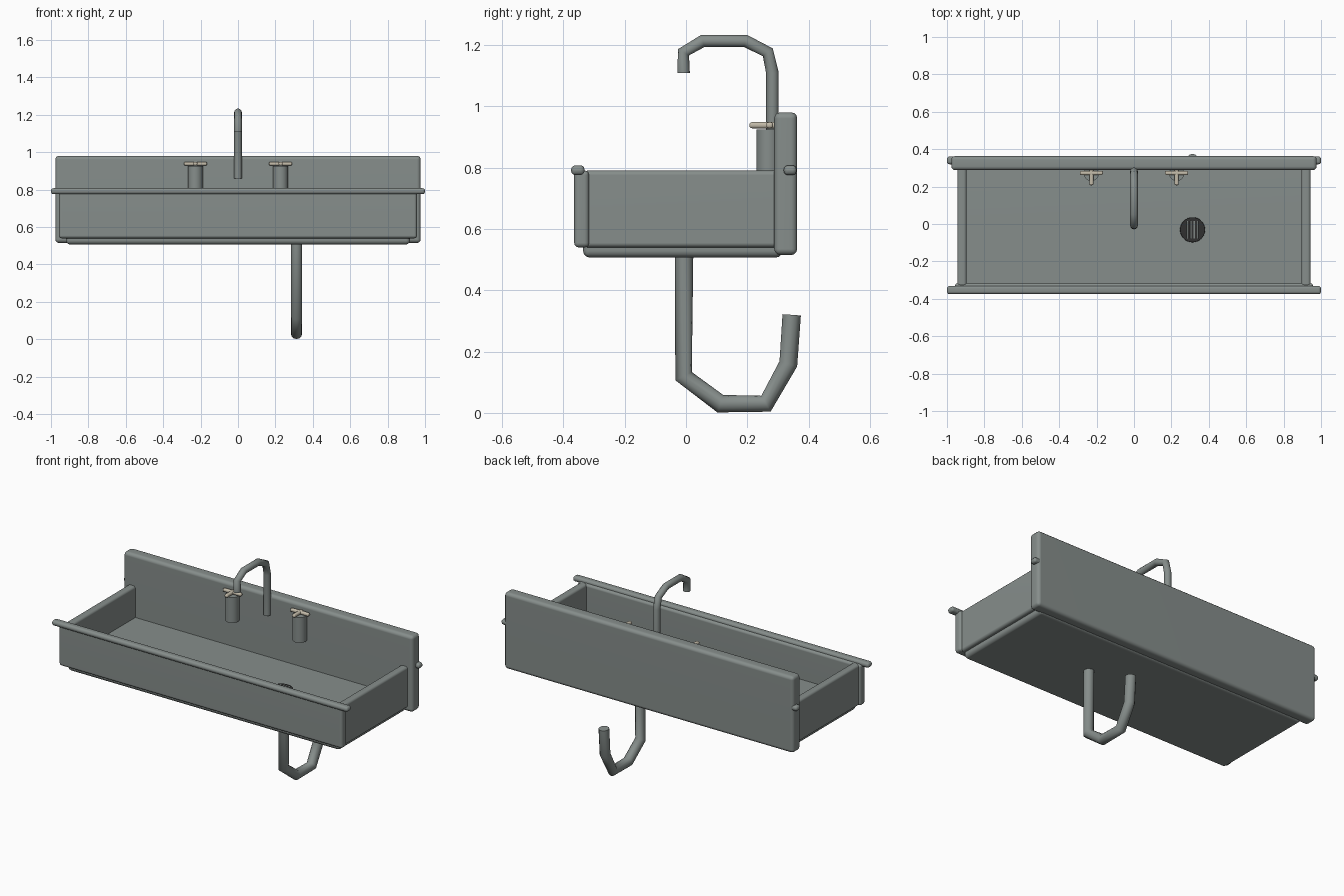
import bpy, math

if "Cube" in bpy.data.objects:
    bpy.data.objects.remove(bpy.data.objects["Cube"])


def material(name, colour):
    m = bpy.data.materials.new(name)
    m.diffuse_color = (*colour, 1)
    m.use_nodes = True
    m.node_tree.nodes["Principled BSDF"].inputs["Base Color"].default_value = m.diffuse_color
    return m


steel = material("steel", (0.24, 0.27, 0.26))
bone = material("bone", (0.55, 0.5, 0.4))
dark = material("dark_metal", (0.03, 0.03, 0.03))


def finish(ob, name, mat, bevel=0, segments=3, angle=35):
    ob.name = name
    ob.data.materials.append(mat)
    bpy.ops.object.select_all(action='DESELECT')
    ob.select_set(True)
    bpy.context.view_layer.objects.active = ob
    if bevel:
        b = ob.modifiers.new("bevel", 'BEVEL')
        b.width, b.segments = bevel, segments
        bpy.ops.object.modifier_apply(modifier="bevel")
    bpy.ops.object.shade_smooth_by_angle(angle=math.radians(angle))
    if bevel:
        # keeps the large faces flat between the rounded edges
        w = ob.modifiers.new("flat_faces", 'WEIGHTED_NORMAL')
        w.keep_sharp = True
    return ob


def box(name, x, y, z, bevel=0.015, mat=steel):
    bpy.ops.mesh.primitive_cube_add(size=1, location=[sum(r) / 2 for r in (x, y, z)])
    ob = bpy.context.object
    ob.scale = [r[1] - r[0] for r in (x, y, z)]
    bpy.ops.object.transform_apply(location=False, rotation=False, scale=True)
    return finish(ob, name, mat, bevel)


def cylinder(name, loc, r, depth, mat=steel, bevel=0):
    bpy.ops.mesh.primitive_cylinder_add(vertices=32, radius=r, depth=depth, location=loc)
    return finish(bpy.context.object, name, mat, bevel, 2)


def pipe(name, x, path, r):
    # path is a list of (y, z) points
    cu = bpy.data.curves.new(name, 'CURVE')
    cu.dimensions = '3D'
    cu.bevel_depth, cu.bevel_resolution, cu.use_fill_caps = r, 4, True
    sp = cu.splines.new('POLY')
    sp.points.add(len(path) - 1)
    for p, (y, z) in zip(sp.points, path):
        p.co = (x, y, z, 1)
    ob = bpy.data.objects.new(name, cu)
    bpy.context.collection.objects.link(ob)
    bpy.ops.object.select_all(action='DESELECT')
    ob.select_set(True)
    bpy.context.view_layer.objects.active = ob
    bpy.ops.object.convert(target='MESH')
    return finish(bpy.context.object, name, steel, angle=65)


# Basin
box("backsplash", (-0.977, 0.977), (0.288, 0.363), (0.515, 0.981), 0.02)
box("front_wall", (-0.957, 0.957), (-0.365, -0.316), (0.54, 0.791))
box("basin_floor", (-0.92, 0.92), (-0.336, 0.315), (0.507, 0.6), 0.022)
for side, s in (("left", -1), ("right", 1)):
    box(side + "_wall", sorted((s * 0.895, s * 0.944)), (-0.335, 0.31), (0.54, 0.791))

# Rolled rims
box("front_rim", (-1, 1), (-0.375, -0.331), (0.776, 0.808), 0.014)
box("back_rim", (-1, 1), (0.319, 0.361), (0.776, 0.808), 0.014)

# Faucet and drain pipes
pipe("spout", 0, [(0.282, 0.86), (0.282, 1.11), (0.267, 1.177), (0.194, 1.214),
                  (0.055, 1.214), (-0.008, 1.177), (-0.008, 1.11)], 0.0205)
pipe("drain_pipe", 0.313, [(-0.006, 0.53), (-0.008, 0.12), (0.112, 0.03), (0.261, 0.03),
                           (0.334, 0.16), (0.345, 0.32)], 0.03)

# Taps with cross handles
for side, s in (("left", -1), ("right", 1)):
    x = s * 0.228
    cylinder(side + "_tap_body", (x, 0.27, 0.848), 0.04, 0.155)
    box(side + "_tap_handle_wide", (x - 0.062, x + 0.062), (0.262, 0.284), (0.929, 0.949), 0.008, bone)
    box(side + "_tap_handle_deep", (x - 0.011, x + 0.011), (0.207, 0.335), (0.929, 0.949), 0.008, bone)

# Strainer
cylinder("strainer_plate", (0.313, -0.031, 0.603), 0.067, 0.018, dark, 0.004)
for i in range(4):
    x = 0.286 + i * 0.018
    box(f"strainer_bar_{i + 1}", (x - 0.004, x + 0.004), (-0.078, 0.016), (0.606, 0.615), 0.002, steel)
